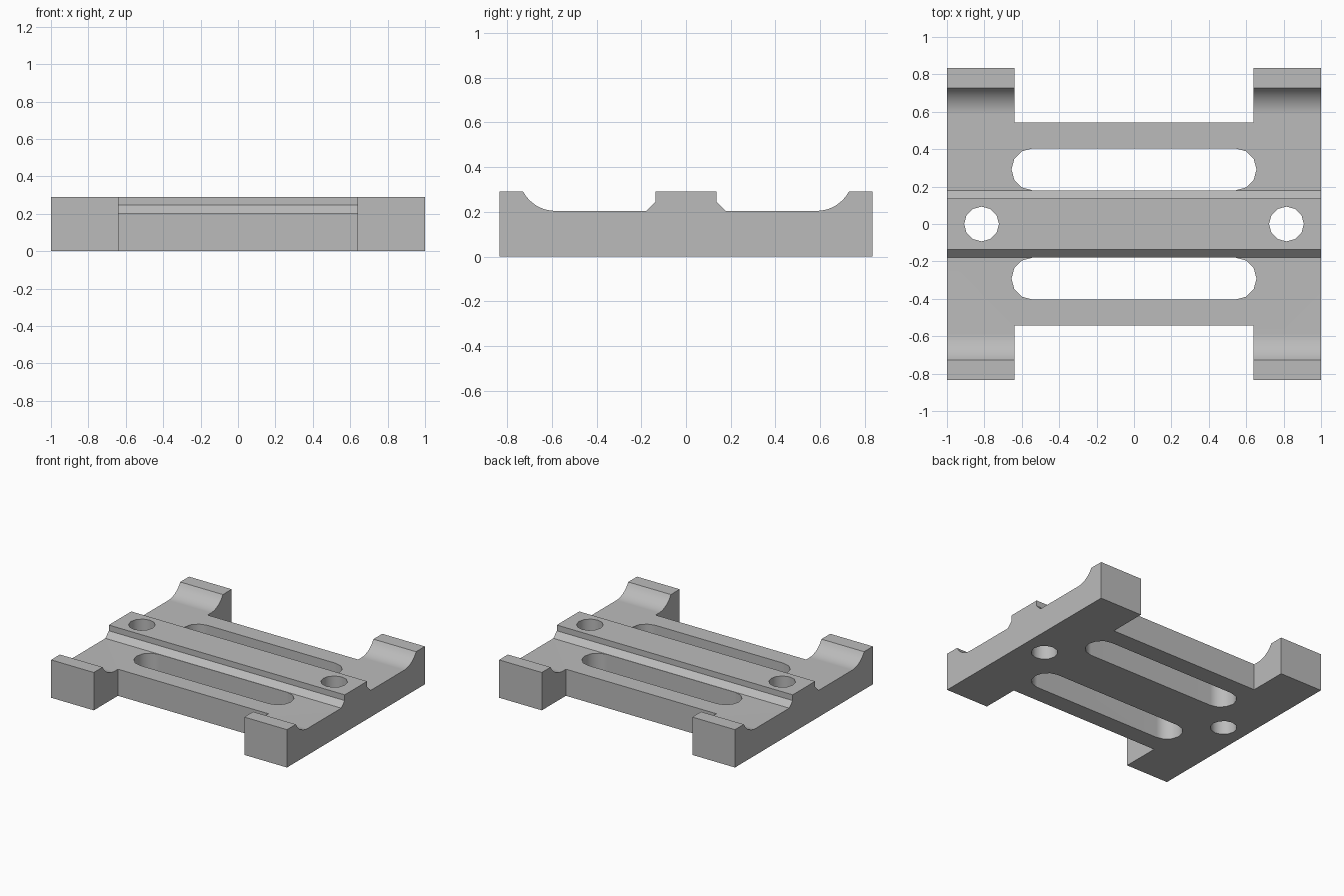
import bpy, bmesh
from math import radians, sin, cos, pi
from mathutils import Vector

if "Cube" in bpy.data.objects:
    bpy.data.objects.remove(bpy.data.objects["Cube"])

HEIGHT, FLOOR = 0.29, 0.204

gray = bpy.data.materials.new("plain gray")
gray.use_nodes = True
color = (0.5, 0.5, 0.5, 1)
gray.diffuse_color = color
gray.node_tree.nodes["Principled BSDF"].inputs["Base Color"].default_value = color


def prism(name, outline, sweep):
    """Extrude a closed outline of 3D points along a vector."""
    bm = bmesh.new()
    face = bm.faces.new([bm.verts.new(p) for p in outline])
    extruded = bmesh.ops.extrude_face_region(bm, geom=[face])["geom"]
    verts = [g for g in extruded if isinstance(g, bmesh.types.BMVert)]
    bmesh.ops.translate(bm, verts=verts, vec=Vector(sweep))
    bmesh.ops.recalc_face_normals(bm, faces=bm.faces)
    mesh = bpy.data.meshes.new(name)
    bm.to_mesh(mesh)
    bm.free()
    mesh.materials.append(gray)
    obj = bpy.data.objects.new(name, mesh)
    bpy.context.collection.objects.link(obj)
    return obj


# Bracket cross-section: central ridge, flat floor, hollow rising to the end lip
radius, start, lip = 0.164, 0.584, 0.835
half = [(0.136, HEIGHT), (0.136, 0.246), (0.178, FLOOR)]
for i in range(9):
    a = radians(61.5) * i / 8
    half.append((start + radius * sin(a), FLOOR + radius * (1 - cos(a))))
half[-1] = (half[-1][0], HEIGHT)
half += [(lip, HEIGHT), (lip, 0)]
profile = half + [(-y, z) for y, z in reversed(half)]
bracket = prism("bracket", [(-1, y, z) for y, z in profile], (2, 0, 0))


def capsule(cx, cy, r, reach=0, sides=12):
    """Round outline, stretched along x by reach."""
    points = []
    for side in (1, -1):
        for i in range(sides // 2 + 1):
            if reach == 0 and i == sides // 2:
                continue
            a = -pi / 2 + 2 * pi * i / sides
            points.append((cx + side * (reach + r * cos(a)), cy + side * r * sin(a), -0.1))
    return points


# Cutters: end notches, long slots and bolt holes
outlines = []
for s in (-1, 1):
    outlines.append([(x, y * s, -0.1) for x, y in
                     ((-0.638, 0.543), (0.638, 0.543), (0.638, 1), (-0.638, 1))])
    outlines.append(capsule(0, s * 0.292, 0.112, 0.543))
    outlines.append(capsule(s * 0.815, 0, 0.093))

bpy.context.view_layer.objects.active = bracket
for outline in outlines:
    cutter = prism("cutter", outline, (0, 0, 0.6))
    cutter.hide_render = True
    cut = bracket.modifiers.new("cut", "BOOLEAN")
    cut.operation, cut.solver, cut.object = "DIFFERENCE", "EXACT", cutter
    bpy.ops.object.modifier_apply(modifier=cut.name)
    bpy.data.objects.remove(cutter)

# Smooth the rounded walls, keep the machined edges crisp
bpy.ops.object.select_all(action="DESELECT")
bracket.select_set(True)
bpy.ops.object.shade_smooth_by_angle(angle=radians(38))
normals = bracket.modifiers.new("flat wall normals", "WEIGHTED_NORMAL")
normals.keep_sharp = True
